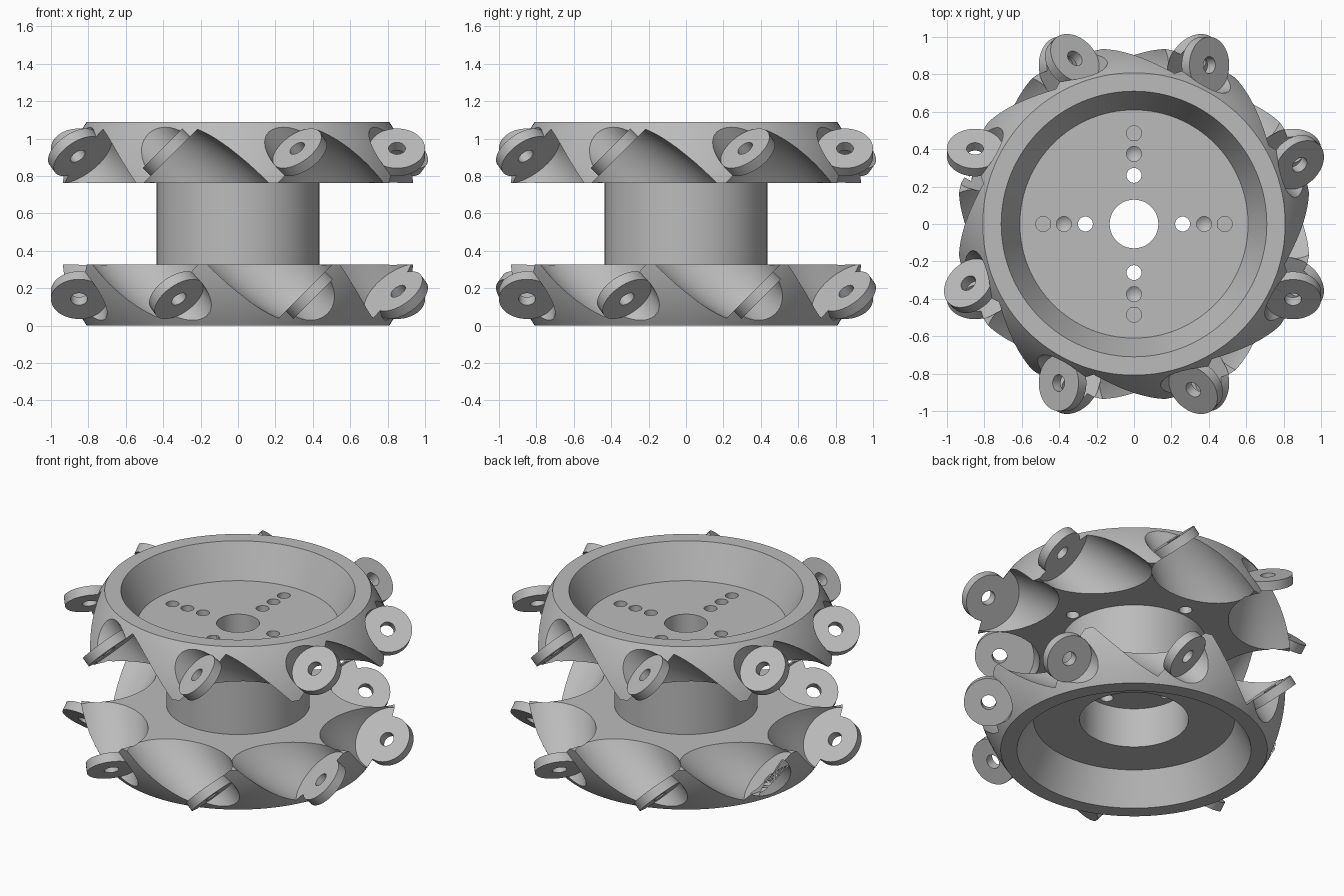
import bpy, bmesh
from math import pi, sin, cos, sqrt, radians
from mathutils import Matrix, Vector

cube = bpy.data.objects.get("Cube")
if cube:
    bpy.data.objects.remove(cube, do_unlink=True)

grey = bpy.data.materials.new("plain_grey")
grey.use_nodes = True
colour = (0.5, 0.5, 0.5, 1)
grey.diffuse_color = colour
grey.node_tree.nodes["Principled BSDF"].inputs["Base Color"].default_value = colour

HEIGHT, MID = 1.09, 0.545
FLANGE = 0.328          # thickness of each flange
BALL = 0.975            # radius of the ball that shapes the flange rims
ROLLER_R = 0.85         # distance of roller axes from the wheel axis
LUG_IN, LUG_OUT, LUG_R, PIN_R = 0.51, 0.57, 0.15, 0.045


def lathe(name, profile, matrix=Matrix(), steps=48):
    """Spin a closed (radius, height) profile around its local z axis."""
    bm = bmesh.new()
    rings = []
    for i in range(steps):
        a = 2 * pi * i / steps
        rings.append([bm.verts.new((r * cos(a), r * sin(a), z)) for r, z in profile])
    n = len(profile)
    for i in range(steps):
        p, q = rings[i], rings[(i + 1) % steps]
        for j in range(n):
            k = (j + 1) % n
            if profile[j][0] or profile[k][0]:
                bm.faces.new((p[j], q[j], q[k], p[k]))
    bmesh.ops.remove_doubles(bm, verts=bm.verts, dist=1e-5)
    bmesh.ops.dissolve_degenerate(bm, edges=bm.edges, dist=1e-6)
    bmesh.ops.recalc_face_normals(bm, faces=bm.faces)
    bm.transform(matrix)
    mesh = bpy.data.meshes.new(name)
    bm.to_mesh(mesh)
    bm.free()
    mesh.materials.append(grey)
    ob = bpy.data.objects.new(name, mesh)
    bpy.context.collection.objects.link(ob)
    return ob


def combine(target, tool, operation):
    """Apply a boolean and discard the tool."""
    tool.hide_render = True
    mod = target.modifiers.new("boolean", 'BOOLEAN')
    mod.operation = operation
    mod.solver = 'EXACT'
    mod.object = tool
    bpy.context.view_layer.objects.active = target
    bpy.ops.object.modifier_apply(modifier=mod.name)
    bpy.data.objects.remove(tool, do_unlink=True)


def rim(z0, z1, n=10):
    """Part of the ball outline between two heights."""
    zs = [z0 + (z1 - z0) * i / n for i in range(n + 1)]
    return [(sqrt(BALL ** 2 - (z - MID) ** 2), z) for z in zs]


# Hub with two dished flanges
body = lathe("wheel_hub",
             [(0.71, 0)] + rim(0, FLANGE)
             + [(0.435, FLANGE), (0.435, HEIGHT - FLANGE)]
             + rim(HEIGHT - FLANGE, HEIGHT)
             + [(0.71, HEIGHT), (0.61, 0.87), (0.13, 0.87), (0.13, 0.476),
                (0.33, 0.476), (0.33, 0.21), (0.61, 0.21)], steps=128)

# Roller pocket: barrel, pin holes and screw seats in one symmetric shape
half = [(0, 0.95), (LUG_R, 0.95), (LUG_R, LUG_OUT), (PIN_R, LUG_OUT), (PIN_R, LUG_IN)]
barrel = []
for i in range(17):
    s = LUG_IN * (1 - i / 8)
    barrel.append((0.285 - 0.29 * s * s, s))
pocket = half + barrel + [(r, -s) for r, s in reversed(half)]

# Slanted roller frames around the wheel
frames = []
for i in range(8):
    a = i * pi / 4
    out = Vector((cos(a), sin(a), 0))
    axis = Vector((sin(a), -cos(a), 1)).normalized()
    side = axis.cross(out)
    m = Matrix((out, side, axis)).transposed().to_4x4()
    m.translation = out * ROLLER_R + Vector((0, 0, MID))
    frames.append(m)

for m in frames:
    combine(body, lathe("pocket_cutter", pocket, m), 'DIFFERENCE')

# Round roller lugs with pin holes
for m in frames:
    for sign in (1, -1):
        ring = [(r, sign * s) for r, s in ((PIN_R, LUG_IN), (LUG_R, LUG_IN),
                                           (LUG_R, LUG_OUT), (PIN_R, LUG_OUT))]
        combine(body, lathe("roller_lug", ring, m), 'UNION')

# Bolt holes in a cross: through to bore, blind with drill point, through flange
for i in range(4):
    a = i * pi / 2
    for dist, tip, depth in ((0.26, 0.4, 0.4), (0.375, 0.72, 0.75), (0.485, 0.7, 0.7)):
        drill = [(0, tip), (0.04, depth), (0.04, 0.95), (0, 0.95)]
        place = Matrix.Translation((dist * cos(a), dist * sin(a), 0))
        combine(body, lathe("drill", drill, place, 24), 'DIFFERENCE')

# Smooth shading with crisp edges
bpy.ops.object.select_all(action='DESELECT')
body.select_set(True)
bpy.context.view_layer.objects.active = body
bpy.ops.object.shade_smooth_by_angle(angle=radians(30))
